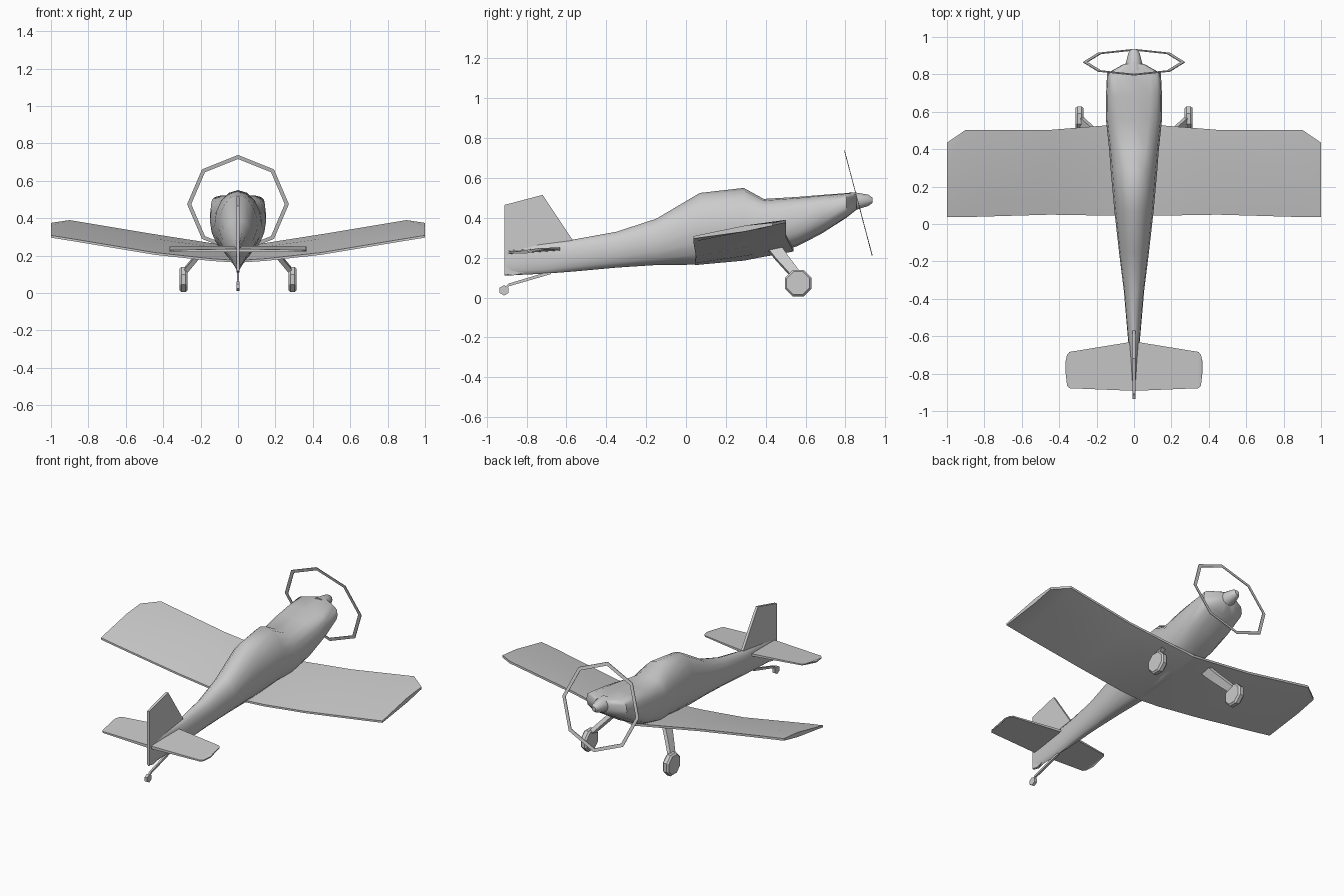
import bpy, bmesh, math
from mathutils import Vector

if "Cube" in bpy.data.objects:
    bpy.data.objects.remove(bpy.data.objects["Cube"])


def make(name, rings, smooth=None, mirror=False, caps=True):
    """Skin a list of equal-length point rings into one object."""
    bm = bmesh.new()
    vs = [[bm.verts.new(p) for p in r] for r in rings]
    n = len(rings[0])
    for a, b in zip(vs, vs[1:]):
        for i in range(n):
            j = (i + 1) % n
            bm.faces.new((a[i], a[j], b[j], b[i]))
    if caps:
        bm.faces.new(vs[0])
        bm.faces.new(vs[-1])
    bmesh.ops.recalc_face_normals(bm, faces=bm.faces)
    me = bpy.data.meshes.new(name)
    bm.to_mesh(me)
    bm.free()
    ob = bpy.data.objects.new(name, me)
    bpy.context.collection.objects.link(ob)
    if mirror:
        ob.modifiers.new("mirror", 'MIRROR')
    if smooth:
        bpy.ops.object.select_all(action='DESELECT')
        ob.select_set(True)
        bpy.context.view_layer.objects.active = ob
        bpy.ops.object.shade_smooth_by_angle(angle=math.radians(smooth))
    return ob


def section(y, top, bot, w, e, n=16):
    """Super-ellipse cross-section of the body; larger e is boxier."""
    pts = []
    for i in range(n):
        a = 2 * math.pi * i / n
        c, s = math.cos(a), math.sin(a)
        k = 2 / e if s > 0 else 2 / min(e, 2.5)
        pts.append((w * math.copysign(abs(c) ** k, c), y,
                    (top + bot) / 2 + (top - bot) / 2 * math.copysign(abs(s) ** k, s)))
    return pts


def disc(x, y, z, r, n=8):
    return [(x, y + r * math.cos((i + .5) * 2 * math.pi / n),
             z + r * math.sin((i + .5) * 2 * math.pi / n)) for i in range(n)]


# Fuselage with cowling and canopy hump: y, top, bottom, half width, boxiness
stations = [
    (-.91, .25, .11, .008, 2), (-.70, .275, .12, .024, 2), (-.57, .29, .13, .036, 2),
    (-.35, .33, .15, .055, 2.1), (-.15, .395, .163, .08, 2.1), (.07, .525, .165, .105, 2),
    (.29, .55, .185, .125, 2), (.39, .495, .205, .132, 2.6), (.56, .505, .258, .15, 3.2),
    (.68, .515, .32, .15, 3.6), (.805, .524, .40, .144, 4), (.855, .522, .44, .055, 2.5)]
make("fuselage", [section(*s) for s in stations], smooth=50)

# Spinner
make("spinner", [section(y, z + r, z - r, r, 2, 10) for y, z, r in
                 [(.82, .48, .052), (.86, .484, .044), (.915, .488, .03), (.936, .488, .014)]],
     smooth=50)

# Propeller disc edge: tilted flat octagonal ring
tilt = math.atan2(.14, .53)
prop = []
for r, t in [(.272, .002), (.272, -.002), (.25, -.002), (.25, .002), (.272, .002)]:
    ring = []
    for i in range(8):
        a = i * math.pi / 4
        u = r * math.cos(a)
        ring.append((r * math.sin(a), .865 - u * math.sin(tilt) + t, .475 + u * math.cos(tilt)))
    prop.append(ring)
make("propeller_ring", prop, caps=False)

# Wings: x, trailing y, trailing z, leading y, leading z
wing = []
for x, ty, tz, ly, lz in [(0, .045, .162, .54, .245), (.15, .045, .172, .527, .268),
                          (.45, .05, .205, .503, .315), (.9, .037, .28, .503, .39),
                          (1, .037, .296, .435, .375)]:
    my, mz = ty + .65 * (ly - ty), tz + .65 * (lz - tz)
    wing.append([(x, ty, tz), (x, my, mz - .016), (x, ly, lz - .014),
                 (x, ly, lz), (x, my, mz + .014), (x, ty, tz + .012)])
make("wing", wing, smooth=30, mirror=True, caps=True)

# Tailplane
tail = []
for x, back, front, t in [(0, -.892, -.628, .012), (.345, -.878, -.684, .006),
                          (.358, -.865, -.70, .005), (.365, -.80, -.73, .005)]:
    tail.append([(x, back, .224 - t / 2), (x, front, .248 - t),
                 (x, front, .248 + t * .3), (x, back, .224 + t)])
make("tailplane", tail, mirror=True)

# Fin and rudder
fin = [(-.87, .11), (-.60, .18), (-.57, .29), (-.72, .515), (-.91, .465), (-.912, .12)]
make("fin", [[(x, y, z) for y, z in fin] for x in (-.008, .008)])

# Main wheels
make("main_wheel", [disc(.27, .563, .072, .062), disc(.28, .563, .072, .072),
                    disc(.303, .563, .072, .072), disc(.313, .563, .072, .062)], mirror=True)

# Landing gear legs
legs = []
for x, y, z, w in [(.17, .44, .255, .034), (.215, .48, .2, .031), (.29, .555, .11, .024)]:
    legs.append([(x - .012, y - w, z - .012), (x - .012, y + w, z),
                 (x + .01, y + w, z + .012), (x + .01, y - w, z)])
make("landing_leg", legs, mirror=True)

# Tail wheel and its strut
make("tail_wheel", [disc(x, -.913, .036, .026, 6) for x in (-.009, .009)])
make("tail_strut", [[(-.006, y, z - h), (.006, y, z - h), (.006, y, z + h), (-.006, y, z + h)]
                    for y, z, h in [(-.68, .125, .008), (-.89, .063, .007), (-.915, .04, .007)]])
